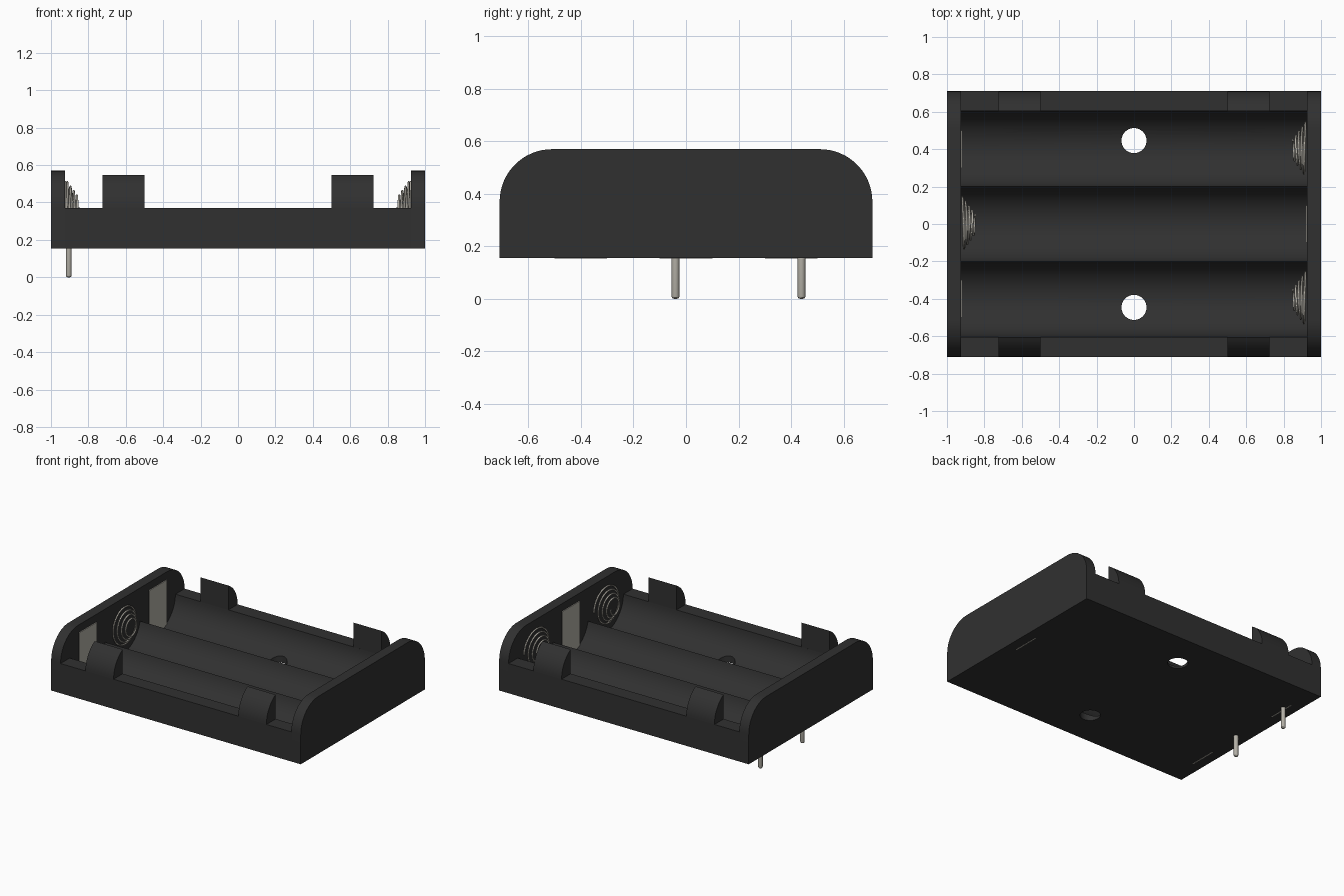
import bpy, bmesh, math
from mathutils import Vector

if "Cube" in bpy.data.objects:
    bpy.data.objects.remove(bpy.data.objects["Cube"], do_unlink=True)


def material(name, rgb, roughness):
    m = bpy.data.materials.new(name)
    m.use_nodes = True
    m.diffuse_color = (*rgb, 1)
    bsdf = m.node_tree.nodes["Principled BSDF"]
    bsdf.inputs["Base Color"].default_value = (*rgb, 1)
    bsdf.inputs["Roughness"].default_value = roughness
    return m


black = material("black plastic", (0.03, 0.03, 0.03), 0.6)
metal = material("nickel metal", (0.45, 0.43, 0.38), 0.5)

HALF_Y, FLOOR, RIM, TOP = 0.71, 0.155, 0.37, 0.57
WALL_X = 0.925                      # inner face of the end walls
CORNER = 0.2                        # rounding of walls and clips
PITCH, CELL_R, CELL_Z = 0.4, 0.205, 0.375


def finish(name, bm, mat, smooth=True):
    bmesh.ops.recalc_face_normals(bm, faces=bm.faces)
    mesh = bpy.data.meshes.new(name)
    bm.to_mesh(mesh)
    bm.free()
    obj = bpy.data.objects.new(name, mesh)
    bpy.context.collection.objects.link(obj)
    mesh.materials.append(mat)
    if smooth:
        smooth_shade(obj)
    return obj


def select(obj):
    bpy.ops.object.select_all(action='DESELECT')
    obj.select_set(True)
    bpy.context.view_layer.objects.active = obj


def smooth_shade(obj):
    select(obj)
    bpy.ops.object.shade_smooth_by_angle(angle=math.radians(30))


def arc(cy, cz, r, start, end, steps):
    angles = [start + (end - start) * i / steps for i in range(steps + 1)]
    return [(cy + r * math.cos(a), cz + r * math.sin(a)) for a in angles]


def extrude_x(name, profile, x0, x1, mat, smooth=True):
    """Extrude a (y, z) outline from x0 to x1."""
    bm = bmesh.new()
    face = bm.faces.new([bm.verts.new((x0, y, z)) for y, z in profile])
    out = bmesh.ops.extrude_face_region(bm, geom=[face])
    verts = [g for g in out["geom"] if isinstance(g, bmesh.types.BMVert)]
    bmesh.ops.translate(bm, verts=verts, vec=(x1 - x0, 0, 0))
    return finish(name, bm, mat, smooth)


def cylinder(name, radius, x, y, z0, z1, mat, sides, smooth=True, tip=0):
    bm = bmesh.new()
    bmesh.ops.create_cone(bm, cap_ends=True, segments=sides, radius1=radius,
                          radius2=radius, depth=z1 - z0)
    bmesh.ops.translate(bm, verts=bm.verts, vec=(x, y, (z0 + z1) / 2))
    if tip:
        rim = [e for e in bm.edges if all(v.co.z < z0 + 0.001 for v in e.verts)]
        bmesh.ops.bevel(bm, geom=rim, offset=tip, segments=3, profile=0.5,
                        affect='EDGES')
    return finish(name, bm, mat, smooth)


# Tray with three round troughs
ridge = math.acos(PITCH / 2 / CELL_R)
lip = math.asin((CELL_Z - RIM) / CELL_R)
outline = [(HALF_Y, RIM), (HALF_Y, FLOOR), (-HALF_Y, FLOOR), (-HALF_Y, RIM)]
for i in (-1, 0, 1):
    start = math.pi + (lip if i == -1 else ridge)
    end = 2 * math.pi - (lip if i == 1 else ridge)
    points = arc(i * PITCH, CELL_Z, CELL_R, start, end, 28)
    outline += points if i == -1 else points[1:]
tray = extrude_x("tray", outline, -WALL_X, WALL_X, black, smooth=False)

# Mounting holes through the tray
for y in (-0.446, 0.446):
    cutter = cylinder("hole_cutter", 0.067, 0, y, 0, 0.5, black, 40, smooth=False)
    cutter.hide_render = True
    cut = tray.modifiers.new("hole", 'BOOLEAN')
    cut.operation = 'DIFFERENCE'
    cut.solver = 'EXACT'
    cut.object = cutter
    select(tray)
    bpy.ops.object.modifier_apply(modifier=cut.name)
    bpy.data.objects.remove(cutter, do_unlink=True)
smooth_shade(tray)

# End walls with rounded upper corners
cy = HALF_Y - CORNER
wall = [(-HALF_Y, FLOOR), (HALF_Y, FLOOR)]
wall += arc(cy, RIM, CORNER, 0, math.pi / 2, 16)
wall += arc(-cy, RIM, CORNER, math.pi / 2, math.pi, 16)
for side, s in (("left", 1), ("right", -1)):
    extrude_x(side + "_end_wall", wall, s * WALL_X, s, black)

# Curved retaining clips on the long sides
inner = PITCH + CELL_R
reach = math.acos((inner - cy) / CORNER)
clip = [(inner, RIM)] + arc(cy, RIM, CORNER, 0, reach, 12)
for side, s in (("left", 1), ("right", -1)):
    for end, f in (("back", 1), ("front", -1)):
        extrude_x(f"{end}_{side}_clip", [(f * y, z) for y, z in clip],
                  s * 0.5, s * 0.725, black)


# Flat contact plates, reaching through the floor
def contact_plate(name, s, y):
    half = 0.1
    box = [(y - half, FLOOR - 0.001), (y + half, FLOOR - 0.001),
           (y + half, 0.515), (y - half, 0.515)]
    extrude_x(name, box, s * (WALL_X - 0.006), s * (WALL_X + 0.002), metal, False)


# Conical spring contacts
def spring(name, s, y, turns=4, steps=28):
    curve = bpy.data.curves.new(name, 'CURVE')
    curve.dimensions = '3D'
    curve.bevel_depth = 0.006
    curve.bevel_resolution = 1
    curve.use_fill_caps = True
    line = curve.splines.new('POLY')
    count = turns * steps
    line.points.add(count)
    for i, p in enumerate(line.points):
        t = i / count
        a = 2 * math.pi * turns * t
        r = 0.143 - 0.095 * t
        p.co = (s * (WALL_X - 0.008 - 0.068 * t), y + r * math.cos(a),
                0.372 + r * math.sin(a), 1)
    line.use_smooth = True
    curve.materials.append(metal)
    obj = bpy.data.objects.new(name, curve)
    bpy.context.collection.objects.link(obj)


for label, y, s in (("front", -PITCH, 1), ("middle", 0, -1), ("back", PITCH, 1)):
    spring(label + "_spring", s, y)
    contact_plate(label + "_contact_plate", -s, y)

# Solder pins with rounded tips
for label, y in (("middle", -0.04), ("back", 0.44)):
    cylinder(label + "_pin", 0.015, -0.905, y, 0, FLOOR + 0.01, metal, 20, tip=0.01)
